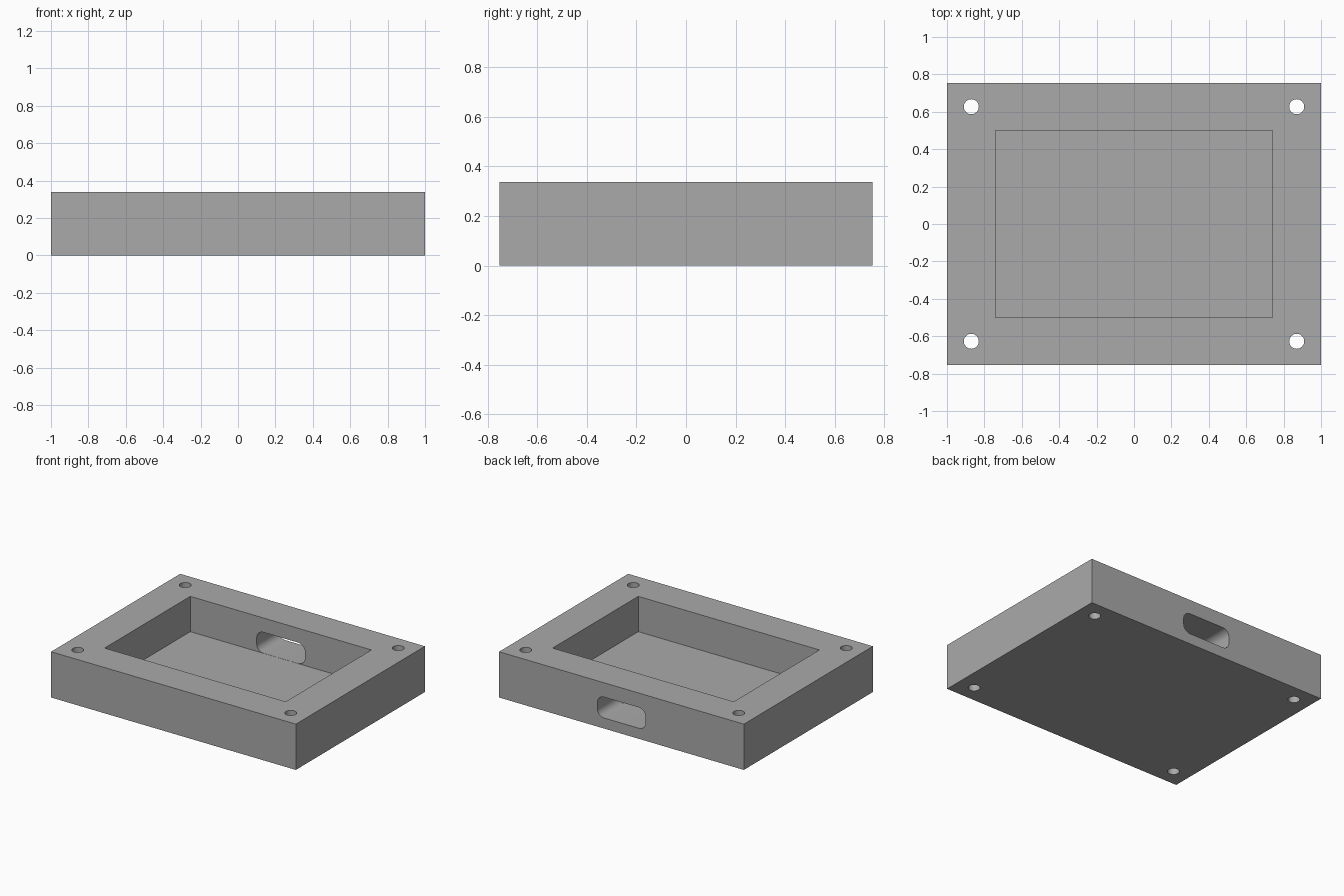
import bpy
import math

cube = bpy.data.objects.get("Cube")
if cube:
    bpy.data.objects.remove(cube, do_unlink=True)

# Main dimensions
WIDTH, DEPTH, HEIGHT = 2.0, 1.506, 0.338
FLOOR = 0.077

grey = bpy.data.materials.new("plain grey")
grey.use_nodes = True
colour = (0.4, 0.4, 0.4, 1)
grey.diffuse_color = colour
grey.node_tree.nodes["Principled BSDF"].inputs["Base Color"].default_value = colour


def box(name, size, centre):
    bpy.ops.mesh.primitive_cube_add(size=1, location=centre)
    obj = bpy.context.object
    obj.name = name
    obj.scale = size
    bpy.ops.object.transform_apply(location=True, rotation=True, scale=True)
    obj.data.materials.append(grey)
    return obj


def cut(body, cutter):
    """Subtract the cutter from the body, then discard it."""
    cutter.hide_render = True
    mod = body.modifiers.new("cut", 'BOOLEAN')
    mod.operation = 'DIFFERENCE'
    mod.solver = 'EXACT'
    mod.object = cutter
    bpy.context.view_layer.objects.active = body
    bpy.ops.object.modifier_apply(modifier=mod.name)
    bpy.data.objects.remove(cutter, do_unlink=True)


def slot_cutter(name, width, bottom, top, radius, y0, y1):
    """Rounded rectangle profile in x and z, running from y0 to y1."""
    half_w, half_h, mid = width / 2, (top - bottom) / 2, (top + bottom) / 2
    corners = [(1, 1), (-1, 1), (-1, -1), (1, -1)]
    profile = []
    for i, (sx, sz) in enumerate(corners):
        for k in range(9):
            a = math.radians(90 * i + 90 * k / 8)
            profile.append((sx * (half_w - radius) + radius * math.cos(a),
                            mid + sz * (half_h - radius) + radius * math.sin(a)))
    n = len(profile)
    verts = [(x, y, z) for y in (y0, y1) for x, z in profile]
    faces = [list(range(n)), list(range(2 * n - 1, n - 1, -1))]
    faces += [[i, i + n, (i + 1) % n + n, (i + 1) % n] for i in range(n)]
    mesh = bpy.data.meshes.new(name)
    mesh.from_pydata(verts, [], faces)
    mesh.materials.append(grey)
    obj = bpy.data.objects.new(name, mesh)
    bpy.context.collection.objects.link(obj)
    return obj


# Solid block
tray = box("open_tray", (WIDTH, DEPTH, HEIGHT), (0, 0, HEIGHT / 2))

# Rectangular pocket, open at the top
cut(tray, box("pocket_cutter", (1.48, 1.0, 1), (0, 0, FLOOR + 0.5)))

# Rounded slot through the back wall
cut(tray, slot_cutter("slot_cutter", 0.395, FLOOR + 0.001, 0.232, 0.055, 0.4, 0.9))

# Screw holes through the four corners
for sx in (-1, 1):
    for sy in (-1, 1):
        bpy.ops.mesh.primitive_cylinder_add(
            vertices=40, radius=0.04, depth=1,
            location=(sx * 0.87, sy * 0.627, HEIGHT / 2))
        hole = bpy.context.object
        hole.name = "hole_cutter"
        hole.data.materials.append(grey)
        cut(tray, hole)

# Smooth round walls, sharp edges
bpy.ops.object.select_all(action='DESELECT')
tray.select_set(True)
bpy.context.view_layer.objects.active = tray
bpy.ops.object.shade_smooth_by_angle(angle=math.radians(30))
